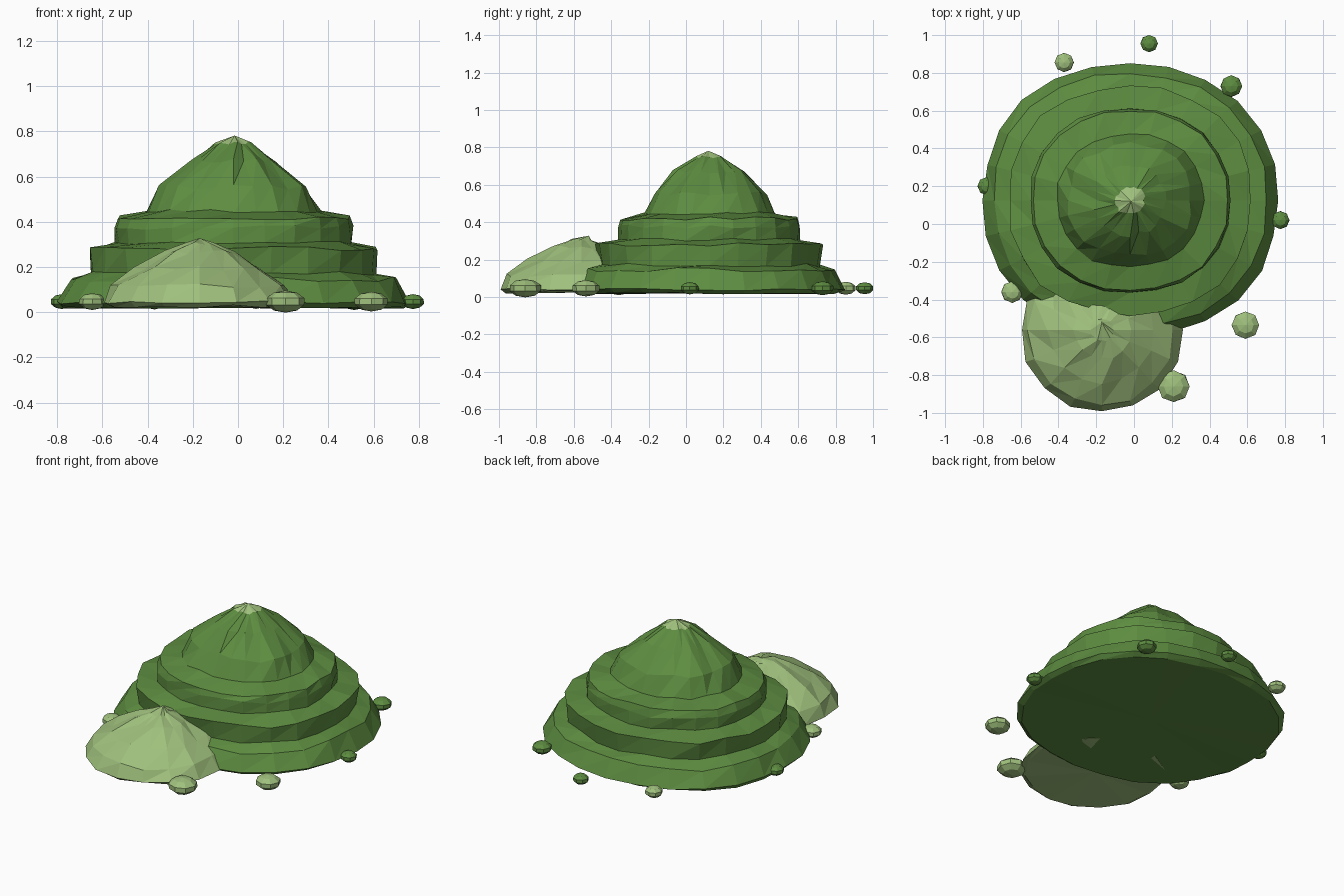
import bpy, bmesh, math, random

if "Cube" in bpy.data.objects:
    bpy.data.objects.remove(bpy.data.objects["Cube"])

random.seed(7)


def material(name, rgb):
    m = bpy.data.materials.new(name)
    m.diffuse_color = (*rgb, 1)
    m.use_nodes = True
    m.node_tree.nodes["Principled BSDF"].inputs["Base Color"].default_value = m.diffuse_color
    return m


GRASS = material("grass", (0.11, 0.265, 0.052))
PALE = material("pale_grass", (0.35, 0.53, 0.205))


def finish(bm, name, mats):
    bmesh.ops.recalc_face_normals(bm, faces=bm.faces)
    me = bpy.data.meshes.new(name)
    bm.to_mesh(me)
    bm.free()
    for m in mats:
        me.materials.append(m)
    ob = bpy.data.objects.new(name, me)
    bpy.context.collection.objects.link(ob)
    return ob


def lathe(name, centre, profile, peak, segs, mats, outline, cap_rings=0):
    """Rough faceted mound. Profile rows: x radius, y radius, z, radial jitter, z jitter."""
    bm = bmesh.new()
    rings = []
    for rx, ry, z, jr, jz in profile:
        ring = []
        for i in range(segs):
            a = math.tau * i / segs
            k = outline(a) * (1 + random.uniform(-jr, jr))
            ring.append(bm.verts.new((centre[0] + rx * k * math.cos(a),
                                      centre[1] + ry * k * math.sin(a),
                                      z + random.uniform(-jz, jz))))
        rings.append(ring)
    top = bm.verts.new(peak)
    base = bm.verts.new((centre[0], centre[1], profile[0][2]))
    for r, (lo, hi) in enumerate(zip(rings, rings[1:])):
        for i in range(segs):
            j = (i + 1) % segs
            pale = r >= len(rings) - 1 - cap_rings
            for tri in ((lo[i], lo[j], hi[j]), (lo[i], hi[j], hi[i])):
                bm.faces.new(tri).material_index = int(pale)
    for i in range(segs):
        j = (i + 1) % segs
        bm.faces.new((rings[-1][i], rings[-1][j], top)).material_index = len(mats) - 1
        bm.faces.new((rings[0][j], rings[0][i], base))
    return finish(bm, name, mats)


# Terraced hill with three ledges, a fluted cone and a pale tip
hill = [
    (0.77, 0.70, 0.02, 0.008, 0.005),
    (0.795, 0.735, 0.04, 0.008, 0.008),
    (0.735, 0.685, 0.145, 0.012, 0.012),
    (0.645, 0.60, 0.17, 0.012, 0.010),
    (0.655, 0.615, 0.28, 0.015, 0.012),
    (0.535, 0.495, 0.305, 0.015, 0.010),
    (0.54, 0.495, 0.375, 0.010, 0.010),
    (0.525, 0.485, 0.42, 0.015, 0.010),
    (0.395, 0.36, 0.445, 0.02, 0.010),
    (0.335, 0.30, 0.555, 0.05, 0.012),
    (0.19, 0.185, 0.67, 0.08, 0.010),
    (0.075, 0.075, 0.748, 0.12, 0.007),
]
lathe("terraced_hill", (-0.02, 0.125), hill, (-0.015, 0.12, 0.782), 24, [GRASS, PALE],
      lambda a: 1 + 0.018 * math.cos(4 * a + math.pi))

# Pale foothill at the front
foothill = [
    (0.40, 0.41, 0.025, 0.02, 0.008),
    (0.43, 0.435, 0.045, 0.02, 0.008),
    (0.385, 0.405, 0.115, 0.03, 0.012),
    (0.28, 0.285, 0.195, 0.04, 0.012),
    (0.15, 0.155, 0.265, 0.06, 0.010),
    (0.06, 0.06, 0.305, 0.08, 0.006),
]
lathe("foothill", (-0.17, -0.56), foothill, (-0.17, -0.52, 0.328), 16, [PALE],
      lambda a: 1.0)

# Small bushes scattered round the foot: x, y, radius, material
bushes = [
    (0.21, -0.86, 0.088, PALE), (0.59, -0.535, 0.076, PALE),
    (-0.645, -0.36, 0.060, PALE), (-0.37, 0.855, 0.054, PALE),
    (0.08, 0.955, 0.048, GRASS), (0.515, 0.73, 0.060, GRASS),
    (-0.78, 0.20, 0.050, GRASS), (0.775, 0.02, 0.050, GRASS),
]
for n, (x, y, r, mat) in enumerate(bushes, 1):
    bm = bmesh.new()
    bmesh.ops.create_uvsphere(bm, u_segments=8, v_segments=5, radius=1)
    h = 0.012 + 0.42 * r
    for v in bm.verts:
        k = random.uniform(0.97, 1.03)
        v.co = (x + r * v.co.x * k, y + r * v.co.y * k, 0.047 + h * v.co.z)
    finish(bm, f"bush_{n}", [mat])
